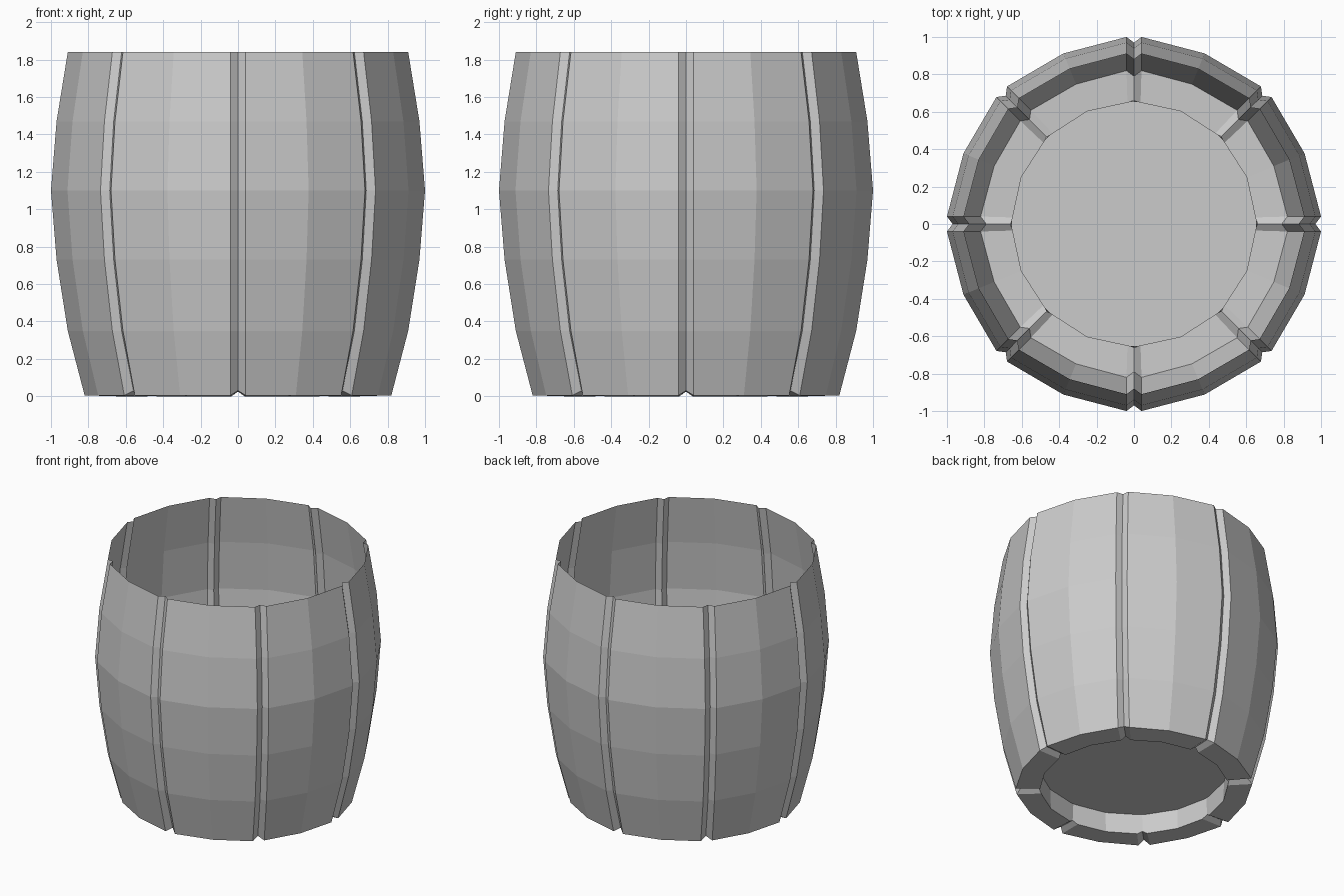
import bpy, bmesh
from math import pi, sin, cos, hypot, atan2

if "Cube" in bpy.data.objects:
    bpy.data.objects.remove(bpy.data.objects["Cube"])

STAVES = 8
# Rings from recessed floor to open top: radius, z, groove half width, groove inset in r, groove lift in z
RINGS = [
    (0.655, 0.155, 0.02, 0.0, 0.0),
    (0.65, 0.0, 0.035, -0.012, 0.025),
    (0.82, 0.005, 0.04, 0.03, 0.025),
    (0.91, 0.35, 0.04, 0.03, 0.0),
    (0.97, 0.73, 0.04, 0.03, 0.0),
    (1.0, 1.10, 0.04, 0.03, 0.0),
    (0.97, 1.47, 0.04, 0.03, 0.0),
    (0.91, 1.84, 0.04, 0.03, 0.0),
]


def ring_verts(bm, r, z, w, inset, lift):
    """One barrel ring: each stave has two groove edges, a groove centre and a middle."""
    verts = []
    mid = r * 0.987 if r > 0.7 else r
    for i in range(STAVES):
        a = 2 * pi * i / STAVES
        da = atan2(w, r)
        e = hypot(r, w)
        for rad, ang, h in ((e, a - da, z), (r - inset, a, z + lift),
                            (e, a + da, z), (mid, a + pi / STAVES, z)):
            verts.append(bm.verts.new((rad * cos(ang), rad * sin(ang), h)))
    return verts


bm = bmesh.new()
rings = [ring_verts(bm, *p) for p in RINGS]

# Recessed floor disc
bm.faces.new(list(reversed(rings[0])))

# Recess wall, foot rim and bulging stave wall
n = len(rings[0])
for lo, hi in zip(rings, rings[1:]):
    for i in range(n):
        j = (i + 1) % n
        bm.faces.new((lo[i], lo[j], hi[j], hi[i]))

mesh = bpy.data.meshes.new("barrel")
bm.to_mesh(mesh)
bm.free()
bpy.context.collection.objects.link(bpy.data.objects.new("barrel", mesh))
